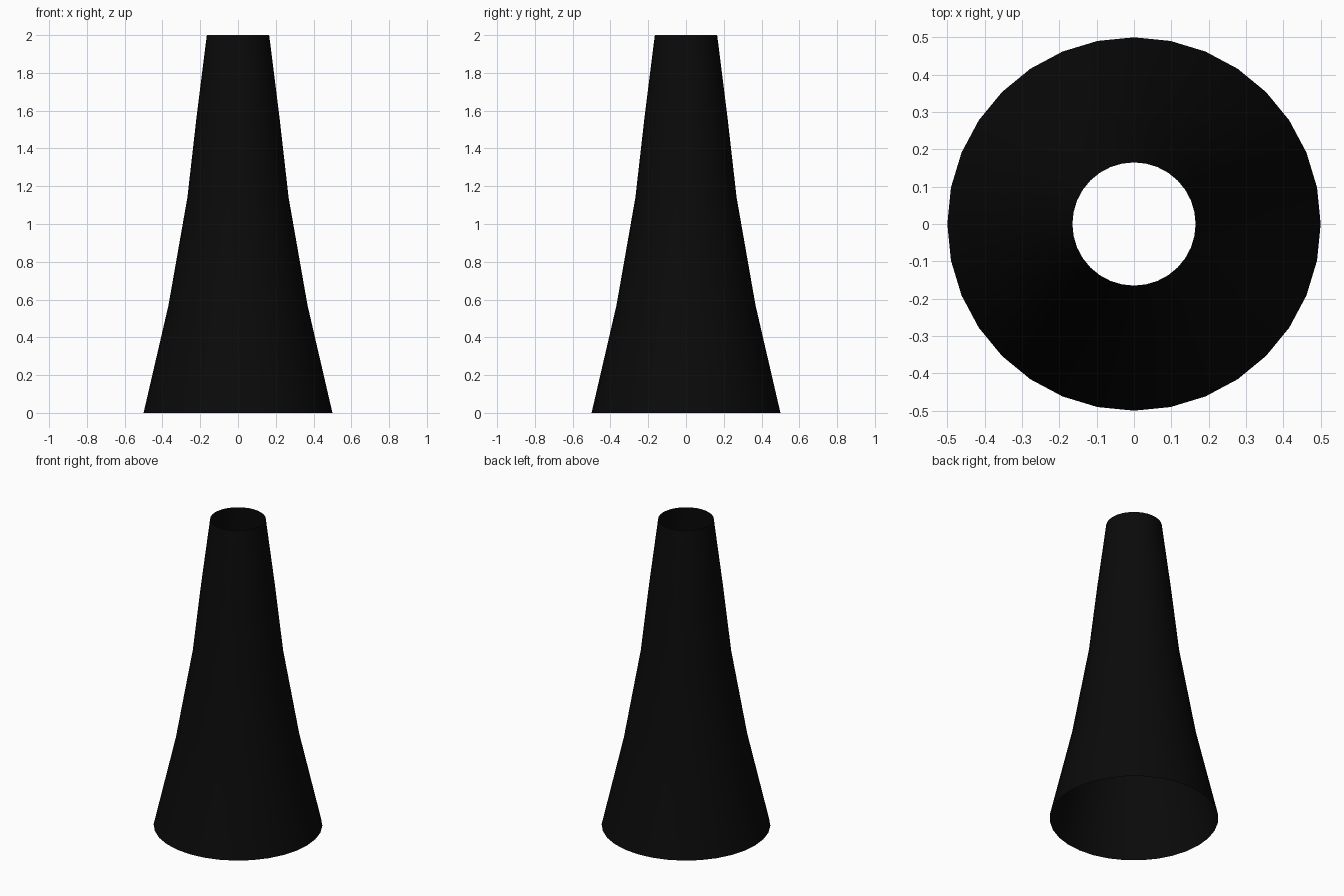
import bpy, bmesh
from math import cos, sin, tau

if "Cube" in bpy.data.objects:
    bpy.data.objects.remove(bpy.data.objects["Cube"])

SIDES = 32
# (radius, height) from the wide base to the narrow mouth
PROFILE = [(0.5, 0.0), (0.368, 0.57), (0.268, 1.14), (0.219, 1.57), (0.165, 2.0)]

# Open-ended tapering shell
bm = bmesh.new()
rings = [[bm.verts.new((r * cos(tau * i / SIDES), r * sin(tau * i / SIDES), z))
          for i in range(SIDES)] for r, z in PROFILE]
for low, high in zip(rings, rings[1:]):
    for i in range(SIDES):
        j = (i + 1) % SIDES
        bm.faces.new((low[i], low[j], high[j], high[i])).smooth = True

mesh = bpy.data.meshes.new("flared_tube")
bm.to_mesh(mesh)
bm.free()
tube = bpy.data.objects.new("flared_tube", mesh)
bpy.context.collection.objects.link(tube)

# Black finish
black = bpy.data.materials.new("black")
black.diffuse_color = (0.003, 0.003, 0.003, 1)
black.use_nodes = True
black.node_tree.nodes["Principled BSDF"].inputs["Base Color"].default_value = black.diffuse_color
mesh.materials.append(black)
